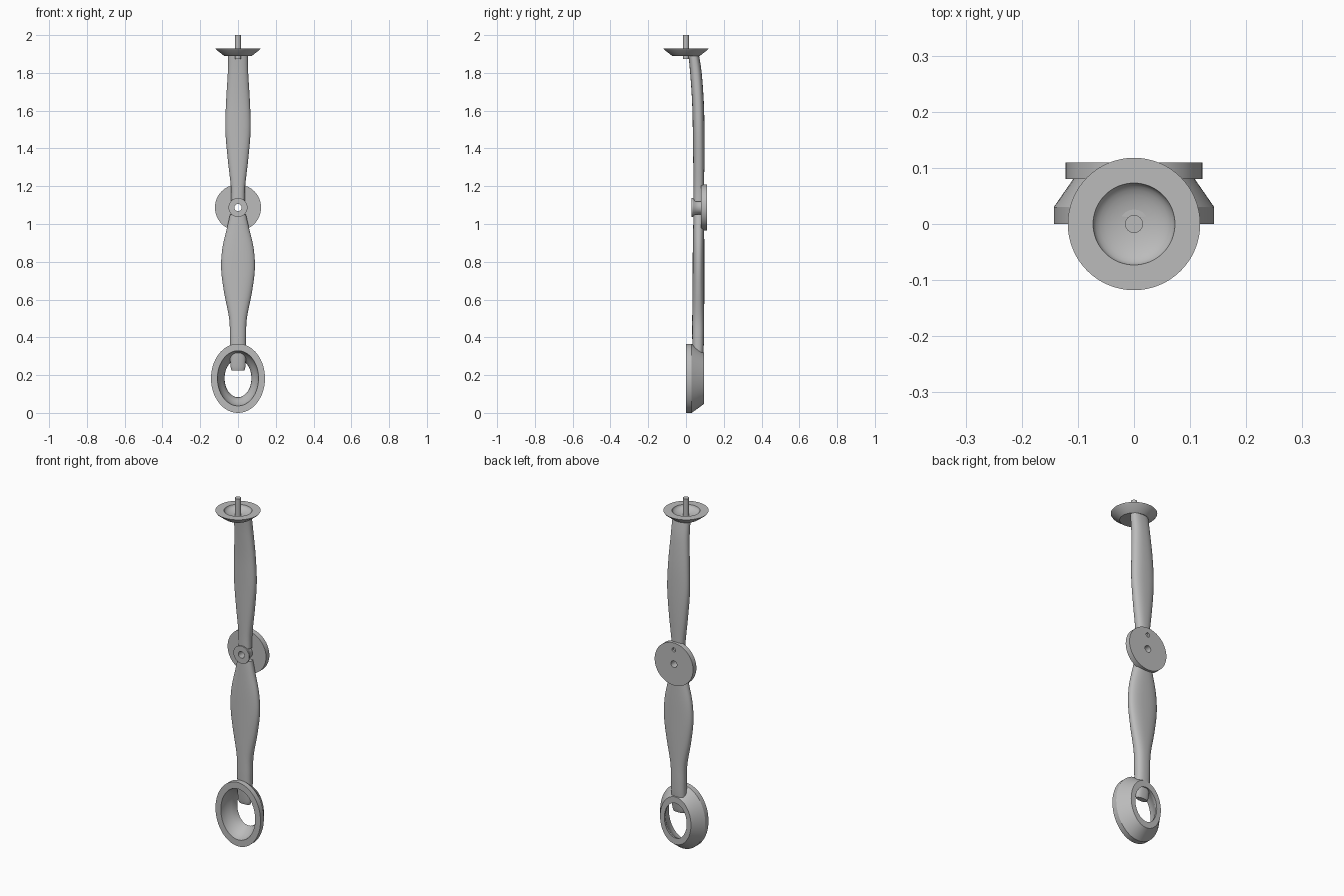
import bpy
import bmesh
from math import cos, sin, pi, radians, copysign

if "Cube" in bpy.data.objects:
    bpy.data.objects.remove(bpy.data.objects["Cube"])

grey = bpy.data.materials.new("plain_grey")
grey.use_nodes = True
GREY = (0.5, 0.5, 0.5, 1)
grey.diffuse_color = GREY
grey.node_tree.nodes["Principled BSDF"].inputs["Base Color"].default_value = GREY


def oval(cx, cy, cz, ru, rv, axis, power=2.0, n=64):
    """Ring of points around the z axis or the y axis."""
    pts = []
    for i in range(n):
        a = 2 * pi * i / n
        u = ru * copysign(abs(cos(a)) ** (2 / power), cos(a))
        v = rv * copysign(abs(sin(a)) ** (2 / power), sin(a))
        pts.append((cx + u, cy + v, cz) if axis == "z" else (cx + u, cy, cz + v))
    return pts


def loft(name, rings, closed=False):
    """Skin a list of rings; closed joins last to first, otherwise ends are capped."""
    bm = bmesh.new()
    rows = [[bm.verts.new(p) for p in ring] for ring in rings]
    pairs = list(zip(rows, rows[1:]))
    if closed:
        pairs.append((rows[-1], rows[0]))
    else:
        bm.faces.new(rows[0])
        bm.faces.new(rows[-1])
    for a, b in pairs:
        for i in range(len(a)):
            j = (i + 1) % len(a)
            bm.faces.new((a[i], a[j], b[j], b[i]))
    bmesh.ops.recalc_face_normals(bm, faces=bm.faces)
    mesh = bpy.data.meshes.new(name)
    bm.to_mesh(mesh)
    bm.free()
    mesh.materials.append(grey)
    obj = bpy.data.objects.new(name, mesh)
    bpy.context.collection.objects.link(obj)
    return obj


def smooth(obj):
    bpy.ops.object.select_all(action="DESELECT")
    obj.select_set(True)
    bpy.context.view_layer.objects.active = obj
    bpy.ops.object.shade_smooth_by_angle(angle=radians(30))


def curve_through(keys, steps=6):
    """Catmull-Rom interpolation of section rows."""
    rows = []
    for i in range(len(keys) - 1):
        p0, p1 = keys[max(i - 1, 0)], keys[i]
        p2, p3 = keys[i + 1], keys[min(i + 2, len(keys) - 1)]
        for s in range(steps):
            t = s / steps
            rows.append([b + 0.5 * t * (c - a + t * (2 * a - 5 * b + 4 * c - d
                         + t * (3 * (b - c) + d - a)))
                         for a, b, c, d in zip(p0, p1, p2, p3)])
    return rows + [list(keys[-1])]


def arm(name, keys):
    """Rows are height, half width, front y, back y."""
    rings = [oval(0, (f + b) / 2, z, w, (b - f) / 2, "z", 2.4, 40)
             for z, w, f, b in curve_through(keys)]
    smooth(loft(name, rings))


# Upper and lower arms
arm("upper_arm", [
    (1.90, 0.052, 0.012, 0.068), (1.80, 0.054, 0.022, 0.083),
    (1.65, 0.063, 0.032, 0.094), (1.50, 0.067, 0.036, 0.098),
    (1.35, 0.055, 0.038, 0.098), (1.20, 0.038, 0.040, 0.095),
    (1.12, 0.036, 0.040, 0.095)])
arm("lower_arm", [
    (1.05, 0.042, 0.040, 0.095), (0.98, 0.058, 0.038, 0.096),
    (0.87, 0.083, 0.036, 0.097), (0.76, 0.089, 0.035, 0.097),
    (0.64, 0.074, 0.034, 0.097), (0.50, 0.047, 0.033, 0.096),
    (0.40, 0.043, 0.033, 0.095), (0.32, 0.042, 0.035, 0.092),
    (0.25, 0.040, 0.042, 0.082), (0.225, 0.034, 0.047, 0.076)])

# Middle joint: flat disc with a through hole, and a waisted boss in front
JOINT = 1.087


def turned(name, profile):
    return loft(name, [oval(0, y, JOINT, r, r, "y") for r, y in profile], closed=True)


disc = turned("joint_disc", [(0.122, 0.08), (0.122, 0.11), (0.019, 0.11), (0.019, 0.08)])
boss = turned("joint_boss", [(0.019, 0.03), (0.05, 0.03), (0.05, 0.036), (0.041, 0.05),
                             (0.036, 0.065), (0.036, 0.085), (0.019, 0.085)])

# Small blind hole in the back of the disc
cutter = loft("hole_cutter", [oval(0, y, JOINT + 0.082, 0.012, 0.012, "y", 2, 24)
                              for y in (0.098, 0.13)])
cutter.hide_render = True
mod = disc.modifiers.new("small_hole", "BOOLEAN")
mod.operation = "DIFFERENCE"
mod.object = cutter
bpy.context.view_layer.objects.active = disc
bpy.ops.object.modifier_apply(modifier=mod.name)
bpy.data.objects.remove(cutter)
smooth(disc)
smooth(boss)

# Oval ring at the foot: outer wall, bevelled back, dished inside
ring_profile = [(0.143, 0.183, 0.0), (0.143, 0.183, 0.03), (0.098, 0.136, 0.095),
                (0.071, 0.100, 0.095), (0.073, 0.103, 0.08), (0.086, 0.119, 0.06),
                (0.098, 0.133, 0.04), (0.106, 0.143, 0.018), (0.109, 0.146, 0.0)]
smooth(loft("foot_ring", [oval(0, y, 0.183, rx, rz, "y") for rx, rz, y in ring_profile],
            closed=True))

# Top cup with a shallow round bowl
cup_profile = [(0.073, 1.89), (0.112, 1.92), (0.118, 1.928), (0.073, 1.928)]
for k in range(1, 8):
    a = k * pi / 2 / 8
    cup_profile.append((0.073 * cos(a), 1.928 - 0.03 * sin(a)))
cup_profile.append((0.004, 1.898))
smooth(loft("top_cup", [oval(0, 0, z, r, r, "z") for r, z in cup_profile]))

# Centre pin through the cup
smooth(loft("top_pin", [oval(0, 0, z, 0.016, 0.016, "z", 2, 32) for z in (1.873, 2.0)]))
